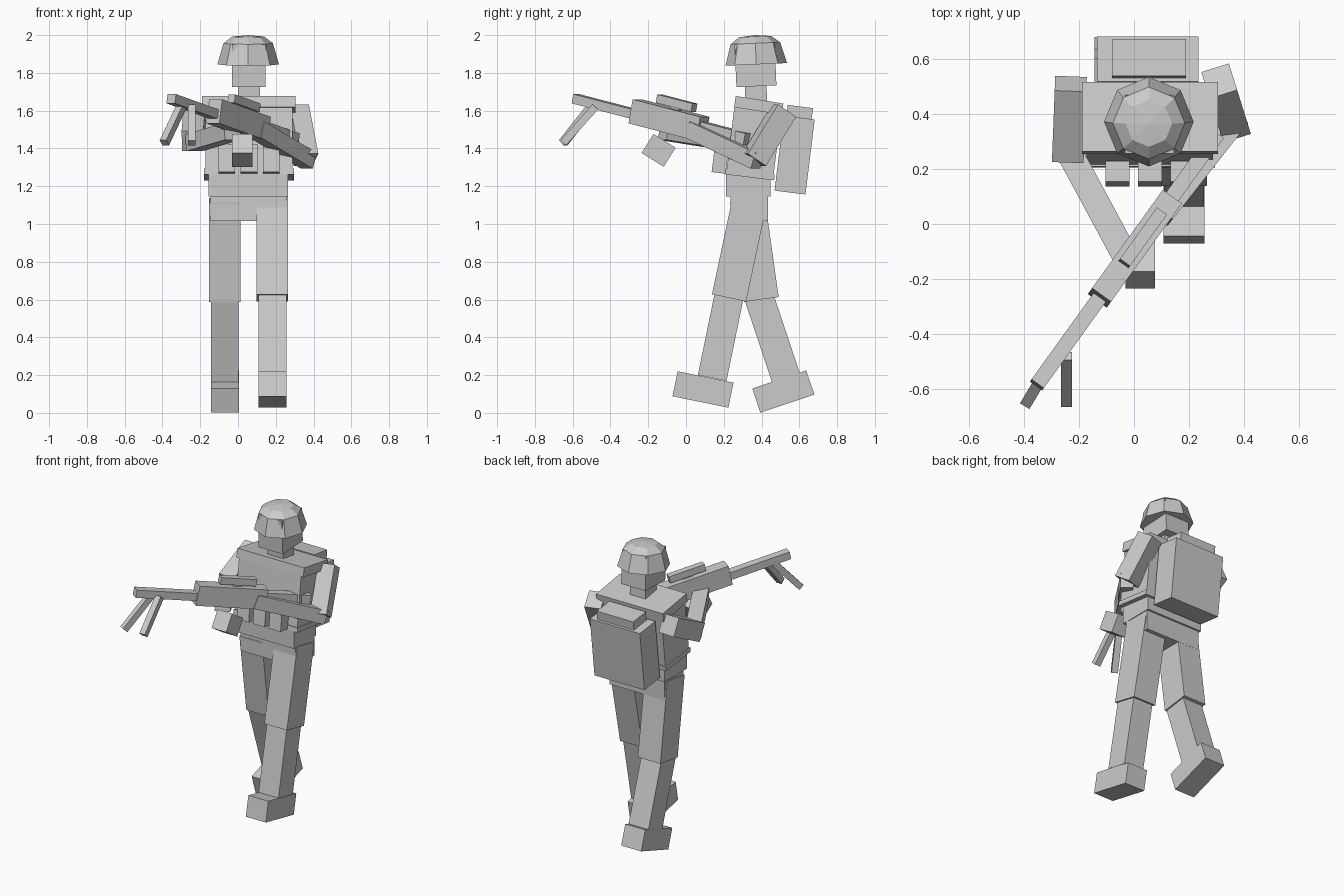
import bpy, bmesh, math
from mathutils import Vector, Matrix

if "Cube" in bpy.data.objects:
    bpy.data.objects.remove(bpy.data.objects["Cube"])

grey = bpy.data.materials.new("plain_grey")
grey.use_nodes = True
GREY = (0.6, 0.6, 0.6, 1)
grey.diffuse_color = GREY
grey.node_tree.nodes["Principled BSDF"].inputs["Base Color"].default_value = GREY


def finish(name, bm, matrix):
    mesh = bpy.data.meshes.new(name)
    bmesh.ops.recalc_face_normals(bm, faces=bm.faces)
    bm.to_mesh(mesh)
    bm.free()
    mesh.materials.append(grey)
    obj = bpy.data.objects.new(name, mesh)
    obj.matrix_world = matrix
    bpy.context.collection.objects.link(obj)
    return obj


def block(name, size, matrix):
    bm = bmesh.new()
    bmesh.ops.create_cube(bm, size=1)
    bmesh.ops.scale(bm, vec=size, verts=bm.verts)
    return finish(name, bm, matrix)


def box(name, center, size, tilt=0):
    """Box pitched about the x axis, in degrees."""
    turn = Matrix.Rotation(math.radians(tilt), 4, 'X')
    return block(name, size, Matrix.Translation(center) @ turn)


def frame(origin, direction):
    """Axes with x along the direction and z as upright as possible."""
    d = Vector(direction).normalized()
    side = Vector((0, 0, 1)).cross(d).normalized()
    rot = Matrix((d, side, d.cross(side))).transposed().to_4x4()
    return Matrix.Translation(origin) @ rot


def beam(name, a, b, width, height):
    a, b = Vector(a), Vector(b)
    return block(name, ((b - a).length, width, height), frame((a + b) / 2, b - a))


MID = 0.058

# Head, neck and eight-sided helmet
box("neck", (MID, 0.37, 1.70), (0.115, 0.115, 0.10), 2.5)
box("head", (MID - 0.002, 0.368, 1.842), (0.178, 0.212, 0.225), 2.5)
bm = bmesh.new()
rings = []
for r, z in ((0.163, 0), (0.131, 0.112), (0.085, 0.147)):
    rings.append([bm.verts.new((r * math.cos(k * math.pi / 4), r * math.sin(k * math.pi / 4), z))
                  for k in range(8)])
apex = bm.verts.new((0, 0, 0.155))
bm.faces.new(rings[0])
for k in range(8):
    n = (k + 1) % 8
    for low, high in zip(rings, rings[1:]):
        bm.faces.new((low[k], low[n], high[n], high[k]))
    bm.faces.new((rings[-1][k], rings[-1][n], apex))
finish("helmet", bm, Matrix.Translation((MID - 0.004, 0.372, 1.845))
       @ Matrix.Rotation(math.radians(2.5), 4, 'X'))

# Torso, belt and hips
box("shoulder_yoke", (MID, 0.385, 1.628), (0.495, 0.255, 0.06), -9)
box("chest", (MID, 0.36, 1.44), (0.46, 0.25, 0.36), -7)
box("belt", (MID, 0.338, 1.262), (0.475, 0.262, 0.03), -7)
box("waist", (MID - 0.003, 0.33, 1.21), (0.42, 0.235, 0.13))
box("pelvis", (MID, 0.335, 1.085), (0.405, 0.20, 0.14))
for i in (-1, 0, 1):
    box("pouch_%d" % (i + 2), (MID + i * 0.118, 0.182, 1.345), (0.088, 0.075, 0.15), -7)

# Backpack with rolled lid
box("backpack", (0.05, 0.575, 1.365), (0.37, 0.165, 0.40), -7)
box("pack_lid", (0.055, 0.602, 1.592), (0.27, 0.135, 0.06), -7)

# Legs: name, x, then (y, z, tilt) for thigh, shin and boot
legs = (("left", 0.182, (0.283, 0.868, -12), (0.185, 0.41, -11.6), (0.09, 0.124, -11.5)),
        ("right", -0.07, (0.362, 0.863, 8), (0.457, 0.402, 18.5), (0.515, 0.113, 18.5)))
sizes = (("thigh", (0.167, 0.185, 0.53)), ("shin", (0.147, 0.155, 0.46)), ("boot", (0.148, 0.302, 0.135)))
for side, x, *joints in legs:
    for (part, size), (y, z, tilt) in zip(sizes, joints):
        box(side + "_" + part, (x, y, z), size, tilt)

# Arms
beam("left_upper_arm", (0.31, 0.52, 1.6), (0.36, 0.36, 1.34), 0.105, 0.12)
beam("left_forearm", (0.375, 0.38, 1.335), (0.10, 0.03, 1.5), 0.08, 0.09)
beam("right_upper_arm", (-0.23, 0.51, 1.57), (-0.24, 0.25, 1.44), 0.115, 0.12)
beam("right_forearm", (-0.235, 0.26, 1.43), (-0.03, -0.12, 1.49), 0.095, 0.09)
box("magazine", (0.023, -0.145, 1.39), (0.108, 0.138, 0.119), -32)

# Rifle, laid out along its own axis: offset along, offset up, size
axis = frame((0.003, -0.09, 1.55), (0.571, 0.793, -0.206))
for name, along, up, size in (("receiver", 0, 0, (0.45, 0.085, 0.13)),
                              ("barrel", -0.41, -0.015, (0.42, 0.055, 0.05)),
                              ("sight_rail", 0.03, 0.098, (0.235, 0.045, 0.045)),
                              ("sight_mount", 0.03, 0.07, (0.06, 0.025, 0.03)),
                              ("stock", 0.36, -0.005, (0.32, 0.055, 0.085))):
    block(name, size, axis @ Matrix.Translation((along, 0, up)))

# Folding bipod under the barrel
beam("bipod_outer", (-0.30, -0.50, 1.62), (-0.39, -0.65, 1.43), 0.04, 0.04)
beam("bipod_inner", (-0.245, -0.48, 1.62), (-0.245, -0.65, 1.43), 0.04, 0.04)
